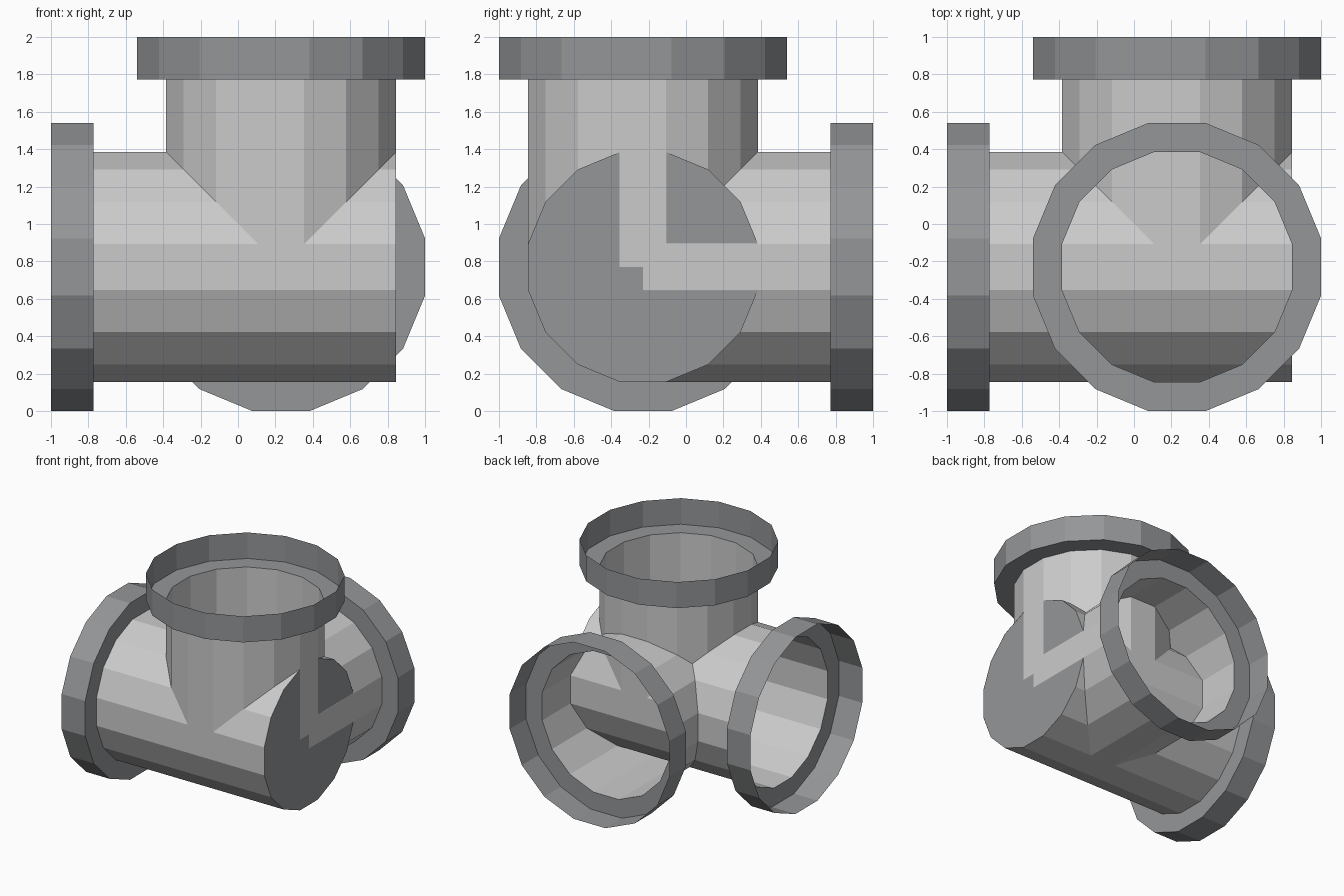
import bpy, bmesh, math
from mathutils import Vector

if "Cube" in bpy.data.objects:
    bpy.data.objects.remove(bpy.data.objects["Cube"])

SIDES = 16
CENTRE = Vector((0.23, -0.23, 0.77))   # where the three pipe axes meet
PIPE, RIM = 0.615, 0.77                # flat-to-centre radii
RIM_START, END = 1.003, 1.23           # distances along each axis


def material(name, rgb):
    m = bpy.data.materials.new(name)
    m.diffuse_color = (*rgb, 1)
    m.use_nodes = True
    m.node_tree.nodes["Principled BSDF"].inputs["Base Color"].default_value = m.diffuse_color
    return m


light_grey = material("light grey metal", (0.60, 0.60, 0.60))
dark_grey = material("dark grey metal", (0.295, 0.305, 0.315))


def tube(name, axis, profile, mat, fill=False):
    """Sweep (distance, radius) pairs around an axis; open surface or a single disc."""
    d = Vector(axis)
    u = Vector((d.y, d.z, d.x))
    u = Vector([abs(c) for c in u])
    v = d.cross(u)
    bm = bmesh.new()
    rings = []
    for dist, apothem in profile:
        r = apothem / math.cos(math.pi / SIDES)
        ring = []
        for i in range(SIDES):
            a = (i + 0.5) * 2 * math.pi / SIDES
            ring.append(bm.verts.new(CENTRE + d * dist + (u * math.cos(a) + v * math.sin(a)) * r))
        rings.append(ring)
    for a, b in zip(rings, rings[1:]):
        for i in range(SIDES):
            j = (i + 1) % SIDES
            bm.faces.new((a[i], a[j], b[j], b[i]))
    if fill:
        bm.faces.new(rings[0][::-1])
    me = bpy.data.meshes.new(name)
    bm.to_mesh(me)
    bm.free()
    me.materials.append(mat)
    ob = bpy.data.objects.new(name, me)
    bpy.context.collection.objects.link(ob)


# Three open pipes; the left one runs on through to the closed right end
for name, axis, start in (("left", (-1, 0, 0), -PIPE),
                          ("back", (0, 1, 0), 0),
                          ("top", (0, 0, 1), 0)):
    tube(name + "_pipe", axis, [(start, PIPE), (RIM_START, PIPE)], light_grey)
    # Socket rim: shoulder ring and thin open collar
    tube(name + "_rim", axis, [(RIM_START, PIPE), (RIM_START, RIM), (END, RIM)], dark_grey)

# Flat cap closing the right end
tube("end_cap", (-1, 0, 0), [(-PIPE + 0.001, PIPE)], dark_grey, fill=True)
